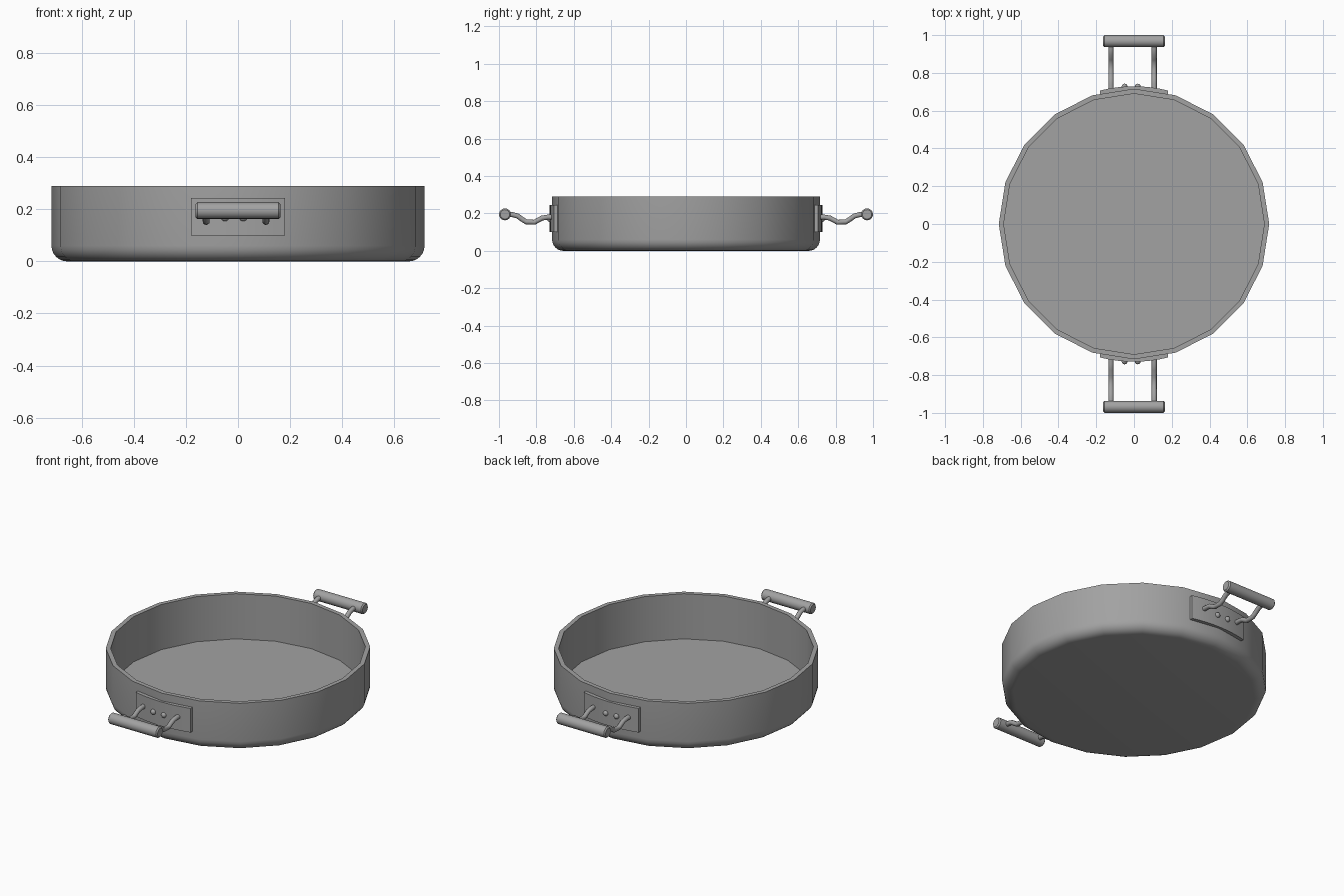
import bpy, bmesh, math
from mathutils import Vector

cube = bpy.data.objects.get("Cube")
if cube:
    bpy.data.objects.remove(cube, do_unlink=True)

GREY = (0.36, 0.36, 0.36, 1)
steel = bpy.data.materials.new("grey_steel")
steel.use_nodes = True
steel.diffuse_color = GREY
steel.node_tree.nodes["Principled BSDF"].inputs["Base Color"].default_value = GREY


def finish(name, bm, angle=35):
    """Turn a bmesh into a smooth-shaded object with sharp edges kept."""
    bmesh.ops.recalc_face_normals(bm, faces=bm.faces)
    mesh = bpy.data.meshes.new(name)
    bm.to_mesh(mesh)
    bm.free()
    mesh.materials.append(steel)
    obj = bpy.data.objects.new(name, mesh)
    bpy.context.collection.objects.link(obj)
    bpy.ops.object.select_all(action="DESELECT")
    obj.select_set(True)
    bpy.context.view_layer.objects.active = obj
    bpy.ops.object.shade_smooth_by_angle(angle=math.radians(angle))
    return obj


def loft(name, rings):
    """Skin a list of closed rings and cap both ends."""
    bm = bmesh.new()
    loops = [[bm.verts.new(p) for p in ring] for ring in rings]
    n = len(loops[0])
    for a, b in zip(loops, loops[1:]):
        for i in range(n):
            j = (i + 1) % n
            bm.faces.new((a[i], a[j], b[j], b[i]))
    bm.faces.new(loops[0])
    bm.faces.new(loops[-1])
    return finish(name, bm)


def circle(centre, u, v, radius, n):
    angles = [math.tau * i / n for i in range(n)]
    return [centre + radius * (u * math.cos(a) + v * math.sin(a)) for a in angles]


X, Y, Z = Vector((1, 0, 0)), Vector((0, 1, 0)), Vector((0, 0, 1))

# Pan body: rounded outer base, straight wall, thin rim and flat inner floor
R, FILLET, HEIGHT, INNER, FLOOR = 0.716, 0.06, 0.29, 0.69, 0.02
profile = []
for k in range(7):
    a = math.pi / 2 * k / 6
    profile.append((R - FILLET + FILLET * math.sin(a), FILLET - FILLET * math.cos(a)))
profile += [(R, HEIGHT), (INNER, HEIGHT), (INNER, FLOOR)]
loft("pan_body", [circle(Z * z, X, Y, r, 20) for r, z in profile])

# Handle rod bend, as distance outward and height
BEND = [(0.69, 0.18), (0.74, 0.18), (0.77, 0.175), (0.81, 0.153),
        (0.855, 0.155), (0.875, 0.168), (0.9, 0.186), (0.925, 0.193), (0.97, 0.194)]

for side, s in (("front", -1), ("back", 1)):
    # Curved mounting plate following the wall
    rings = []
    for i in range(9):
        x = -0.181 + 0.362 * i / 8
        outer, inner = (s * math.sqrt(r * r - x * x) for r in (0.729, 0.7))
        rings.append([Vector((x, y, z)) for y, z in
                      ((inner, 0.1), (outer, 0.1), (outer, 0.244), (inner, 0.244))])
    loft(side + "_mounting_plate", rings)

    # Rivets with domed heads
    for label, x in (("right", -0.05), ("left", 0.02)):
        bm = bmesh.new()
        bmesh.ops.create_uvsphere(bm, u_segments=12, v_segments=8, radius=0.016)
        bmesh.ops.translate(bm, verts=bm.verts, vec=(x, s * 0.727, 0.17))
        finish(f"{side}_{label}_rivet", bm)

    # Bent rods carrying the grip
    path = [Vector((0, s * y, z)) for y, z in BEND]
    for label, x in (("right", -0.122), ("left", 0.107)):
        rings = []
        for i, p in enumerate(path):
            t = (path[min(i + 1, len(path) - 1)] - path[max(i - 1, 0)]).normalized()
            rings.append(circle(p + X * x, X, t.cross(X), 0.0135, 12))
        loft(f"{side}_{label}_handle_rod", rings)

    # Cylindrical grip with softened ends
    ends = [(-0.163, 0.025), (-0.156, 0.032), (0.156, 0.032), (0.163, 0.025)]
    loft(side + "_grip", [circle(Vector((x, s * 0.968, 0.195)), Y, Z, r, 16)
                          for x, r in ends])
